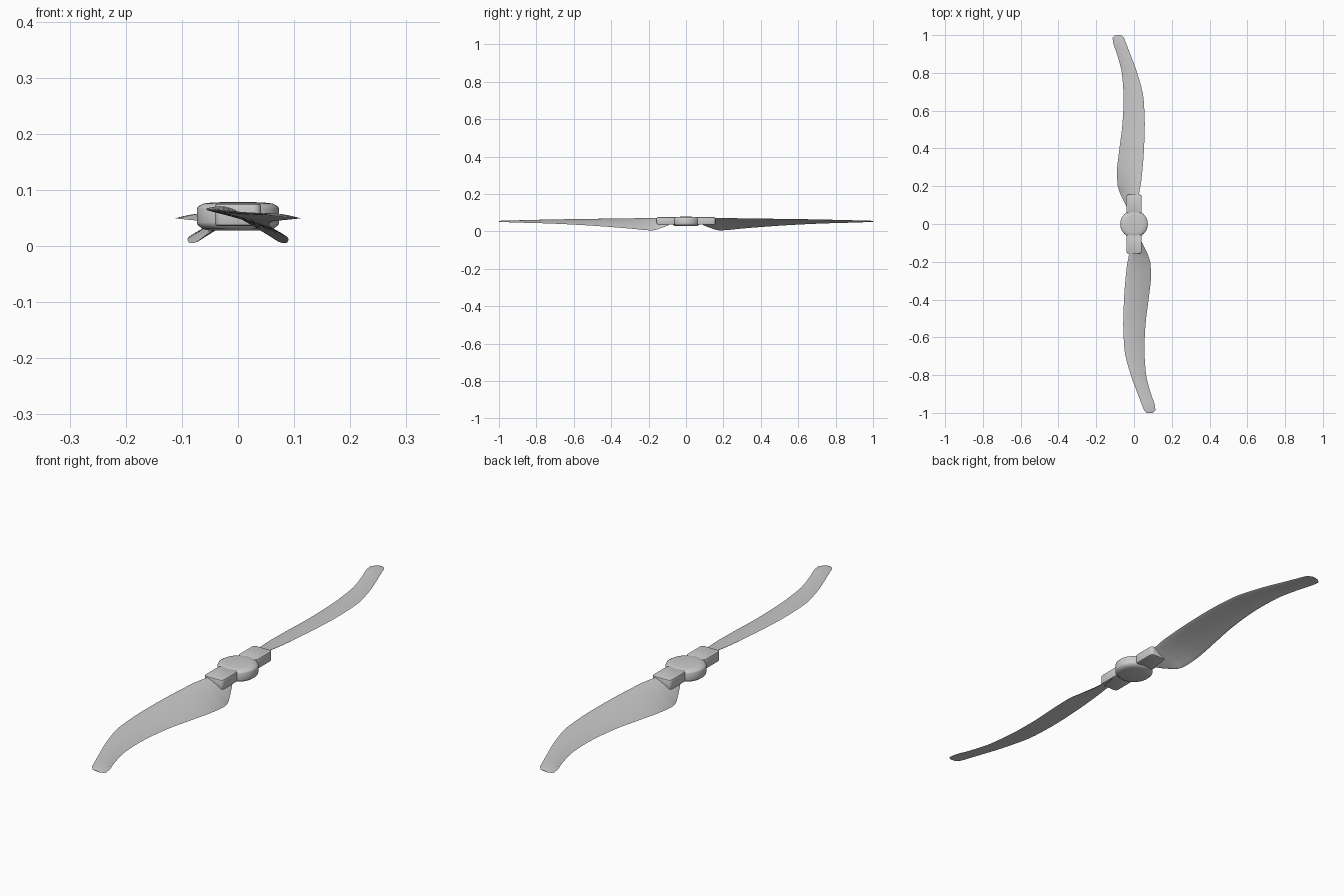
import bpy, bmesh, math
from mathutils import Matrix

if "Cube" in bpy.data.objects:
    bpy.data.objects.remove(bpy.data.objects["Cube"])

# Blade stations: y, trailing x, trailing z, leading x, leading z, thickness
STATIONS = [
    (.09, -.038, .034, .012, .066, .012),
    (.12, -.053, .022, .020, .069, .013),
    (.18, -.080, .005, .030, .071, .013),
    (.21, -.087, .006, .036, .071, .013),
    (.27, -.090, .012, .043, .070, .012),
    (.40, -.077, .023, .053, .068, .011),
    (.53, -.061, .032, .057, .066, .010),
    (.66, -.055, .039, .051, .064, .009),
    (.79, -.063, .044, .020, .061, .008),
    (.90, -.090, .047, -.020, .058, .007),
    (.96, -.110, .049, -.043, .057, .006),
    (.986, -.113, .049, -.053, .056, .005),
    (1.0, -.098, .051, -.068, .054, .003),
]


def finish(name, bm, turn=0.0, angle=35):
    bmesh.ops.recalc_face_normals(bm, faces=bm.faces)
    bm.transform(Matrix.Rotation(turn, 4, 'Z'))
    me = bpy.data.meshes.new(name)
    bm.to_mesh(me)
    bm.free()
    ob = bpy.data.objects.new(name, me)
    bpy.context.collection.objects.link(ob)
    bpy.ops.object.select_all(action='DESELECT')
    ob.select_set(True)
    bpy.context.view_layer.objects.active = ob
    bpy.ops.object.shade_smooth_by_angle(angle=math.radians(angle))
    return ob


def resample(rows, steps):
    """Smooth curve through the stations with monotone-limited tangents."""
    def slope(i, k):
        if i == 0 or i == len(rows) - 1:
            j = max(i, 1)
            return (rows[j][k] - rows[j-1][k]) / (rows[j][0] - rows[j-1][0])
        a = (rows[i][k] - rows[i-1][k]) / (rows[i][0] - rows[i-1][0])
        b = (rows[i+1][k] - rows[i][k]) / (rows[i+1][0] - rows[i][0])
        return 2 * a * b / (a + b) if a * b > 0 else 0.0
    out = []
    for i in range(len(rows) - 1):
        p, q = rows[i], rows[i+1]
        h = q[0] - p[0]
        for s in range(steps):
            t = s / steps
            row = [p[0] + h * t]
            for k in range(1, len(p)):
                row.append((2*t**3 - 3*t**2 + 1) * p[k] + (t**3 - 2*t**2 + t) * h * slope(i, k)
                           + (3*t**2 - 2*t**3) * q[k] + (t**3 - t**2) * h * slope(i+1, k))
            out.append(row)
    return out + [list(rows[-1])]


def section(y, tx, tz, lx, lz, thick, n=10):
    """Cambered aerofoil ring between the leading and trailing edges."""
    dx, dz = tx - lx, tz - lz
    c = math.hypot(dx, dz)
    nx, nz = dz / c, -dx / c          # upward normal of the chord
    ring = []
    for i in range(2 * n):
        a = math.pi * i / n
        u = (1 - math.cos(a)) / 2
        shape = 2.6 * (0.297 * math.sqrt(u) - 0.126*u - 0.3516*u*u + 0.2843*u**3 - 0.09*u**4) + .12 * math.sin(math.pi*u)
        off = .03 * c * 4 * u * (1 - u) + (1 if i <= n else -1) * thick * shape
        ring.append((lx + dx*u + nx*off, y, lz + dz*u + nz*off))
    return ring


def blade(name, turn):
    bm = bmesh.new()
    rings = [[bm.verts.new(p) for p in section(*r)] for r in resample(STATIONS, 4)]
    for a, b in zip(rings, rings[1:]):
        for i in range(len(a)):
            j = (i + 1) % len(a)
            bm.faces.new((a[i], a[j], b[j], b[i]))
    bm.faces.new(rings[0])
    bm.faces.new(rings[-1])
    finish(name, bm, turn, 50)


def clamp_block(name, turn):
    bm = bmesh.new()
    bmesh.ops.create_cube(bm, size=1, matrix=Matrix.Translation((0, .106, .056))
                          @ Matrix.Diagonal((.082, .102, .040, 1)))
    # rounded corners in plan, then soft top and bottom rims
    up = [e for e in bm.edges if abs(e.verts[0].co.z - e.verts[1].co.z) > .01]
    bmesh.ops.bevel(bm, geom=up, offset=.013, segments=3, profile=.5, affect='EDGES')
    rim = [e for e in bm.edges if abs(e.verts[0].co.z - e.verts[1].co.z) < .001]
    bmesh.ops.bevel(bm, geom=rim, offset=.005, segments=2, profile=.5, affect='EDGES')
    finish(name, bm, turn)


# Central hub: lathed disc with chamfered rims and a slightly domed top
bm = bmesh.new()
profile = [(0, .028), (.052, .028), (.064, .031), (.072, .038), (.073, .042),
           (.073, .067), (.071, .071), (.062, .076), (.045, .078), (0, .079)]
vs = [bm.verts.new((r, 0, z)) for r, z in profile]
es = [bm.edges.new(p) for p in zip(vs, vs[1:])]
bmesh.ops.spin(bm, geom=vs + es, cent=(0, 0, 0), axis=(0, 0, 1), angle=2 * math.pi, steps=48)
bmesh.ops.remove_doubles(bm, verts=bm.verts, dist=1e-5)
finish("hub", bm)

# Two blades and two clamps, half a turn apart
for side, turn in (("back", 0.0), ("front", math.pi)):
    clamp_block(side + "_blade_clamp", turn)
    blade(side + "_blade", turn)
